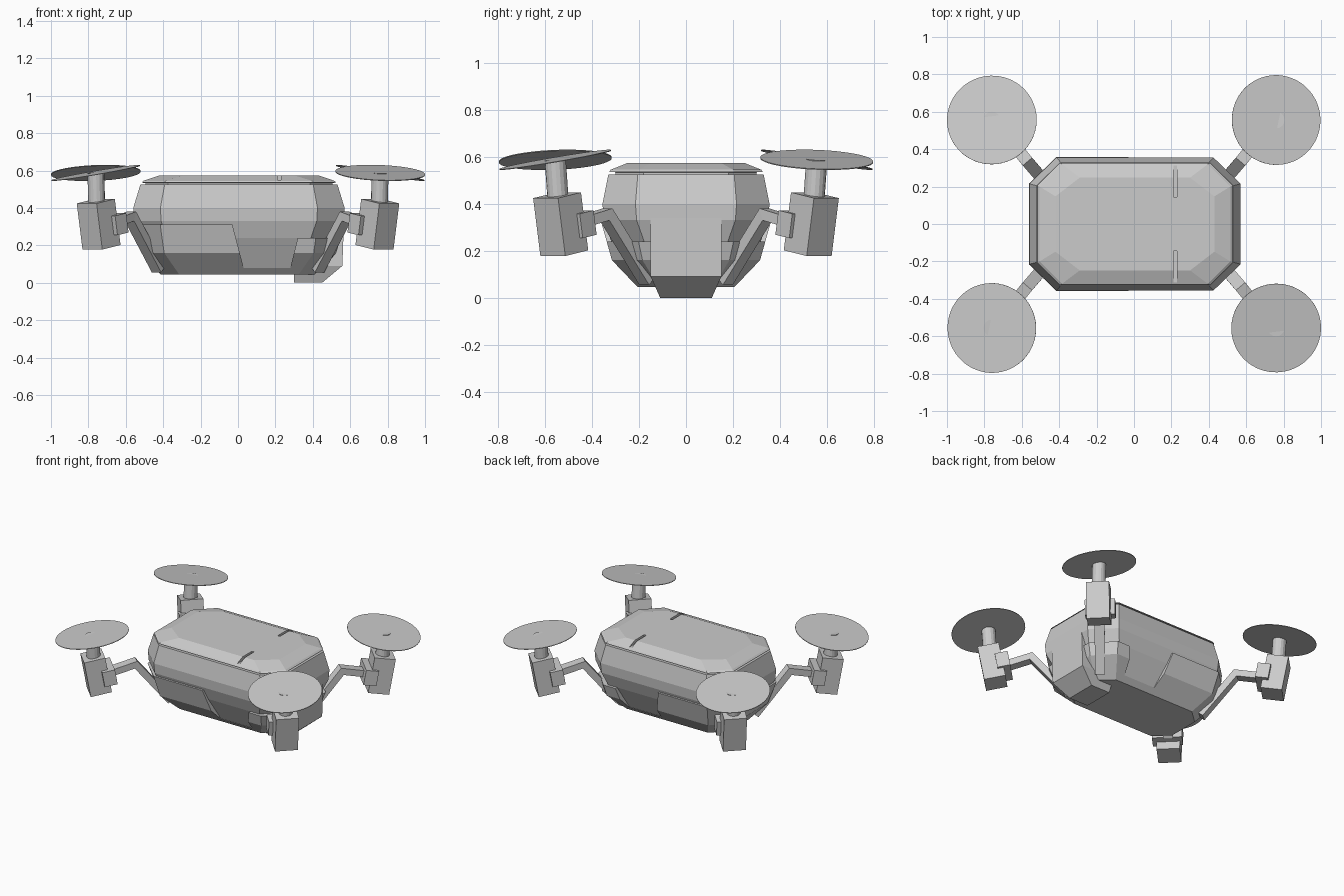
import bpy, bmesh
from math import pi, radians, sin, cos
from mathutils import Vector, Matrix

if "Cube" in bpy.data.objects:
    bpy.data.objects.remove(bpy.data.objects["Cube"])


def finish(name, bm):
    bmesh.ops.recalc_face_normals(bm, faces=bm.faces)
    me = bpy.data.meshes.new(name)
    bm.to_mesh(me)
    bm.free()
    ob = bpy.data.objects.new(name, me)
    bpy.context.collection.objects.link(ob)
    return ob


def loft(name, rings, ox=0.005):
    """Stack of cut-corner rectangles: (z, half x, half y, corner x, corner y)."""
    bm = bmesh.new()
    loops = []
    for z, hx, hy, cx, cy in rings:
        pts = [(hx, -hy + cy), (hx, hy - cy), (hx - cx, hy), (-hx + cx, hy),
               (-hx, hy - cy), (-hx, -hy + cy), (-hx + cx, -hy), (hx - cx, -hy)]
        loops.append([bm.verts.new((x + ox, y, z)) for x, y in pts])
    for a, b in zip(loops, loops[1:]):
        for i in range(8):
            j = (i + 1) % 8
            bm.faces.new((a[i], a[j], b[j], b[i]))
    bm.faces.new(loops[0])
    bm.faces.new(loops[-1])
    return finish(name, bm)


def prism_y(name, profile, y0, y1):
    """Extrude an xz profile along y."""
    bm = bmesh.new()
    f = bm.faces.new([bm.verts.new((x, y0, z)) for x, z in profile])
    r = bmesh.ops.extrude_face_region(bm, geom=[f])
    vs = [v for v in r["geom"] if isinstance(v, bmesh.types.BMVert)]
    bmesh.ops.translate(bm, verts=vs, vec=(0, y1 - y0, 0))
    return finish(name, bm)


def cut(ob, cutter):
    cutter.hide_render = True
    cutter.hide_set(True)
    m = ob.modifiers.new("cut", "BOOLEAN")
    m.operation = "DIFFERENCE"
    m.solver = "EXACT"
    m.object = cutter
    bpy.context.view_layer.objects.active = ob
    bpy.ops.object.modifier_apply(modifier=m.name)
    bpy.data.objects.remove(cutter)


def box(name, size, mat):
    bm = bmesh.new()
    bmesh.ops.create_cube(bm, size=1, matrix=mat @ Matrix.Diagonal((*size, 1)))
    return finish(name, bm)


def tube(name, a, b, r, n):
    a, b = Vector(a), Vector(b)
    d = b - a
    bm = bmesh.new()
    mat = Matrix.Translation((a + b) / 2) @ d.to_track_quat("Z", "Y").to_matrix().to_4x4()
    bmesh.ops.create_cone(bm, cap_ends=True, segments=n, radius1=r, radius2=r,
                          depth=d.length, matrix=mat)
    return finish(name, bm)


# main hull
loft("body", [(.06, .40, .19, .13, .11), (.08, .44, .235, .13, .12),
              (.24, .525, .318, .14, .14), (.33, .561, .35, .145, .14),
              (.40, .565, .355, .145, .14), (.525, .527, .33, .13, .125)])

# lower shell with stepped upper edge
shell = loft("lower_shell", [(.045, .42, .205, .10, .09), (.16, .52, .315, .12, .13),
                             (.31, .566, .357, .145, .14)])
cut(shell, prism_y("shell_cutter", [(-.03, .45), (-.03, .31), (.03, .08), (.28, .08),
                                    (.32, .24), (.7, .24), (.7, .45)], -.6, .6))

# top lid with two seams
lid = loft("lid", [(.51, .50, .30, .12, .12), (.534, .50, .30, .12, .12),
                   (.535, .522, .327, .12, .12), (.545, .51, .32, .12, .12),
                   (.574, .425, .248, .13, .10)])
for s in (-1, 1):
    cut(lid, box("seam_cutter", (.018, .26, .10),
                 Matrix.Translation((.22, s * .275, .598))))

# sensor nose under the right end
bm = bmesh.new()
for z, x0, x1, y in ((0, .30, .45, .11), (.09, .30, .558, .15), (.34, .30, .567, .15)):
    for x in (x0, x1):
        for s in (-1, 1):
            bm.verts.new((x, s * y, z))
bmesh.ops.convex_hull(bm, input=bm.verts)
bmesh.ops.dissolve_limit(bm, angle_limit=.01, verts=bm.verts, edges=bm.edges)
finish("nose", bm)


def arm(name, path, width, thick):
    """Flat bar bent along a path."""
    bm = bmesh.new()
    p = [Vector(q) for q in path]
    flat = p[-1] - p[0]
    side = Vector((-flat.y, flat.x, 0)).normalized()
    prev = None
    for i, q in enumerate(p):
        d0 = (p[max(i, 1)] - p[max(i, 1) - 1]).normalized()
        j = min(i, len(p) - 2)
        d1 = (p[j + 1] - p[j]).normalized()
        n = (d0 + d1).normalized().cross(side).normalized()
        k = thick / 2 / max(.4, n.dot(d0.cross(side).normalized()))
        ring = [bm.verts.new(q + side * a * width / 2 + n * b * k)
                for a, b in ((-1, -1), (1, -1), (1, 1), (-1, 1))]
        if prev:
            for m in range(4):
                bm.faces.new((prev[m], prev[m - 1], ring[m - 1], ring[m]))
        else:
            bm.faces.new(ring)
        prev = ring
    bm.faces.new(prev)
    return finish(name, bm)


# four rotor units
for tag, sx, sy in (("front_right", 1, -1), ("front_left", -1, -1),
                    ("back_left", -1, 1), ("back_right", 1, 1)):
    def P(x, y, z):
        return Vector((sx * x, sy * y, z))
    arm(tag + "_arm", [P(.425, .165, .07), P(.575, .34, .355), P(.68, .47, .315)], .065, .045)
    yaw = Vector((sx, sy)).angle_signed(Vector((1, 0)))
    lean = Matrix.Rotation(yaw, 4, "Z") @ Matrix.Rotation(radians(10), 4, "Y")
    box(tag + "_bracket", (.085, .195, .105), Matrix.Translation(P(.69, .485, .313)) @ lean)
    box(tag + "_motor", (.14, .15, .25), Matrix.Translation(P(.745, .533, .313)) @ lean)
    # swirling rotor tilt
    t = yaw - radians(32)
    axis = Vector((cos(t) * .175, sin(t) * .175, 1)).normalized()
    top = P(.76, .556, .587)
    tube(tag + "_shaft", P(.755, .543, .40), top, .045, 16)
    tube(tag + "_rotor", top - axis * .002, top + axis * .002, .24, 64)
